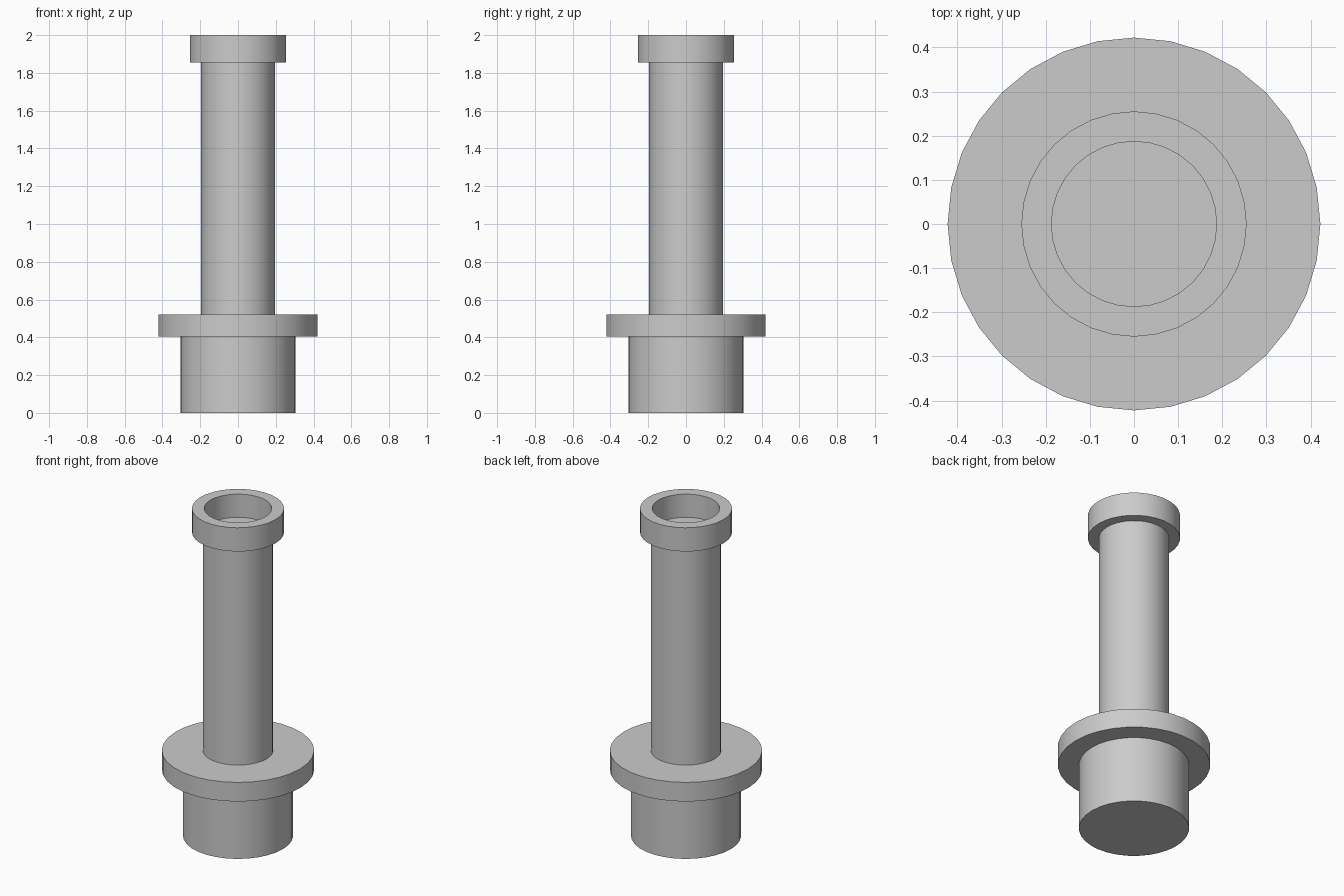
import bpy
import bmesh
import math
from mathutils import Matrix, Vector

SIDES = 32

cube = bpy.data.objects.get("Cube")
if cube:
    bpy.data.objects.remove(cube, do_unlink=True)

grey = bpy.data.materials.new("plain_grey")
grey.use_nodes = True
colour = (0.6, 0.6, 0.6, 1)
grey.diffuse_color = colour
grey.node_tree.nodes["Principled BSDF"].inputs["Base Color"].default_value = colour


def lathe(name, profile, closed=False):
    """Turn a (radius, height) profile around z; points on the axis close the ends."""
    bm = bmesh.new()
    verts = [bm.verts.new(Vector((r, 0, z))) for r, z in profile]
    edges = [bm.edges.new(pair) for pair in zip(verts, verts[1:])]
    if closed:
        edges.append(bm.edges.new((verts[-1], verts[0])))
    bmesh.ops.spin(bm, geom=verts + edges, cent=(0, 0, 0), axis=(0, 0, 1),
                   angle=math.tau, steps=SIDES, use_duplicate=False)
    bmesh.ops.remove_doubles(bm, verts=bm.verts, dist=0.0001)
    bmesh.ops.recalc_face_normals(bm, faces=bm.faces)
    mesh = bpy.data.meshes.new(name)
    bm.to_mesh(mesh)
    bm.free()
    mesh.materials.append(grey)
    obj = bpy.data.objects.new(name, mesh)
    bpy.context.collection.objects.link(obj)
    bpy.ops.object.select_all(action="DESELECT")
    obj.select_set(True)
    bpy.context.view_layer.objects.active = obj
    bpy.ops.object.shade_smooth_by_angle(angle=math.radians(30))
    return obj


def solid(name, radius, bottom, top):
    return lathe(name, [(0, bottom), (radius, bottom), (radius, top), (0, top)])


# Wide foot, flange and long shaft, each seated slightly into the next
solid("base", 0.305, 0, 0.41)
solid("flange", 0.422, 0.405, 0.522)
solid("shaft", 0.195, 0.515, 1.858)

# Open collar whose floor is the top of the shaft
lathe("top_collar", [(0.187, 1.855), (0.255, 1.855), (0.255, 2), (0.187, 2)], closed=True)
